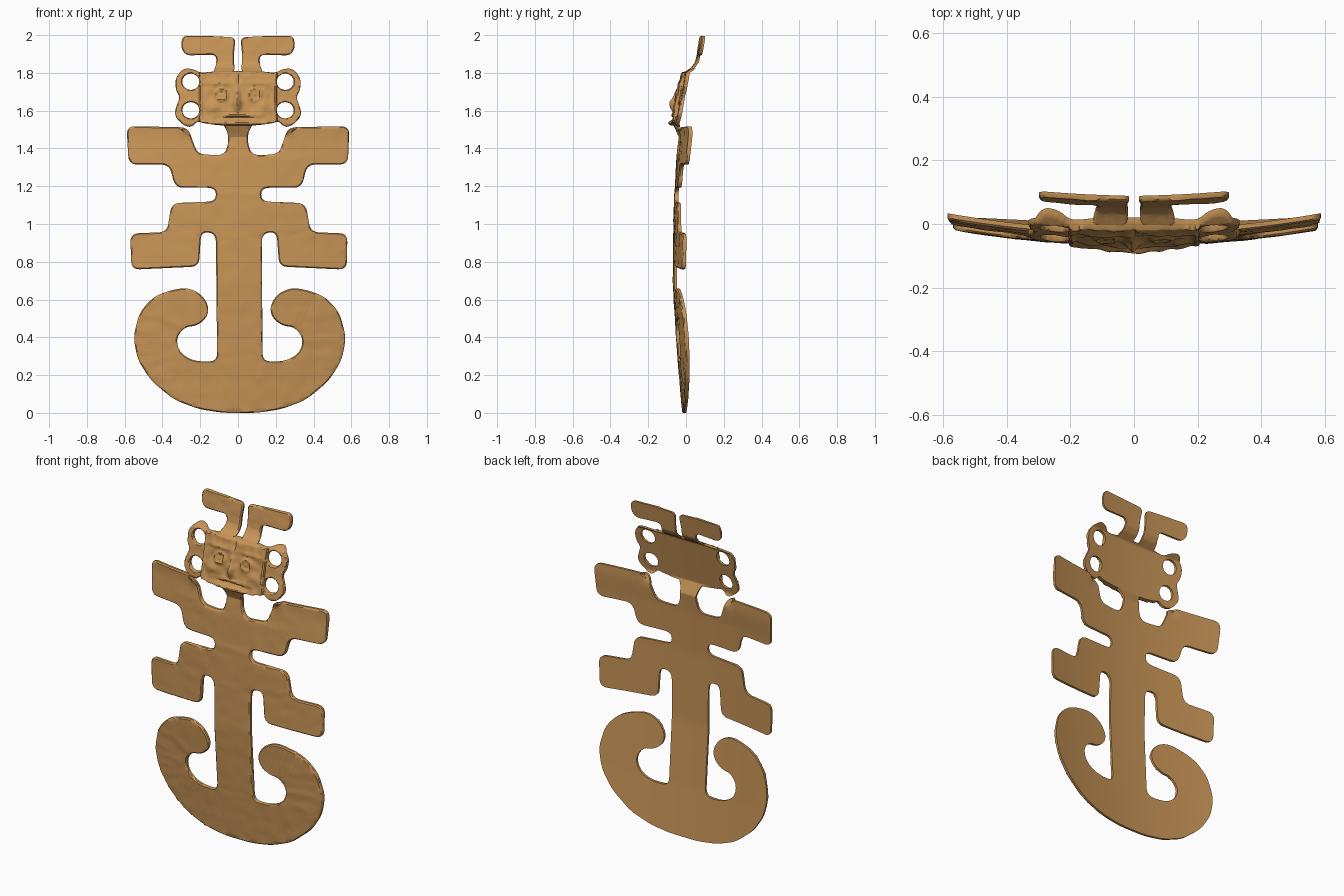
import bpy
import bmesh
from math import exp, pi, sin, cos, hypot, radians
from mathutils import Vector, noise

old = bpy.data.objects.get("Cube")
if old:
    bpy.data.objects.remove(old)

gold = bpy.data.materials.new("aged_gold")
gold.use_nodes = True
tone = (0.58, 0.30, 0.095, 1)
gold.diffuse_color = tone
gold.node_tree.nodes["Principled BSDF"].inputs["Base Color"].default_value = tone

# Side profile of the bent sheet: (height, depth of the front surface)
SHEET = [(0, -.02), (.3, -.046), (.68, -.07), (1.1, -.065), (1.35, -.05),
         (1.46, -.038), (1.53, -.068), (1.8, -.015), (1.83, .03),
         (1.86, .05), (2, .073)]


def sheet_depth(x, z):
    depth = SHEET[-1][1]
    for (za, ya), (zb, yb) in zip(SHEET, SHEET[1:]):
        if z <= zb:
            depth = ya + (yb - ya) * max(0, z - za) / (zb - za)
            break
    if 1.46 < z < 1.53 and abs(x) > .3:   # arm ends do not curl to the chin
        depth = -.038
    return depth + .15 * x * x


def fillet(points, radius):
    """Round every corner of a closed outline with a small quadratic arc."""
    result = []
    for i, p in enumerate(points):
        b = Vector(p)
        a, c = Vector(points[i - 1]), Vector(points[(i + 1) % len(points)])
        reach_a = min(radius, .48 * (a - b).length)
        reach_c = min(radius, .48 * (c - b).length)
        start = b + (a - b).normalized() * reach_a
        end = b + (c - b).normalized() * reach_c
        for k in range(6):
            t = k / 5
            result.append(start * (1 - t) ** 2 + b * 2 * t * (1 - t) + end * t * t)
    return result


def flip(points):
    return [(-x, z) for x, z in reversed(points)]


def ellipse(cx, cz, rx, rz, count=24):
    return [Vector((cx + rx * cos(2 * pi * k / count), cz + rz * sin(2 * pi * k / count)))
            for k in range(count)]


def hammered(x, z):
    return .003 * noise.noise(Vector((x * 14, 0, z * 22)))


def bump(x, z, cx, cz, wx, wz):
    return exp(-((x - cx) / wx) ** 2 - ((z - cz) / wz) ** 2)


def face_relief(x, z):
    """Raised face panel with nose, eyes, brows, mouth and chin."""
    if abs(x) > .205:
        return hammered(x, z)
    h = .009 + .006 * noise.noise(Vector((x * 25, 2, z * 25)))
    h += .03 * bump(x, z, -.005, 1.635, .022, .035)      # nose tip
    h += .012 * bump(x, z, -.005, 1.69, .014, .05)       # nose bridge
    h -= .008 * bump(x, z, 0, 1.77, .006, .05)           # forehead crease
    h += .012 * bump(x, z, 0, 1.575, .08, .009)          # upper lip
    h -= .010 * bump(x, z, 0, 1.56, .08, .007)           # mouth line
    h += .016 * bump(x, z, 0, 1.535, .13, .012)          # chin
    for side in (-1, 1):
        ring = hypot(x - side * .088, z - 1.685)
        h += .010 * exp(-((ring - .03) / .009) ** 2)     # eyelid ring
        h += .008 * exp(-(ring / .012) ** 2)             # pupil
        h += .009 * bump(x, z, side * .1, 1.745, .07, .012)   # brow
        h += .010 * bump(x, z, side * .13, 1.62, .04, .03)    # cheek
        h += .008 * bump(x, z, side * .195, 1.66, .008, .12)  # panel border
    return h


def build_sheet(name, outlines, step, relief, thickness=.02, lean=0):
    bm = bmesh.new()
    for line in outlines:
        verts = [bm.verts.new((p[0], 0, p[1])) for p in line]
        for i, v in enumerate(verts):
            bm.edges.new((verts[i - 1], v))
    bmesh.ops.triangle_fill(bm, edges=bm.edges[:], use_beauty=True,
                            normal=(0, -1, 0))
    for f in bm.faces:
        f.normal_update()
        if f.normal.y > 0:
            f.normal_flip()
    # narrow rim for the softened front edge
    bmesh.ops.inset_region(bm, faces=bm.faces[:], thickness=.006,
                           use_boundary=True, use_even_offset=True)
    # regular cuts so that the sheet can bend
    for axis in (0, 2):
        low = min(v.co[axis] for v in bm.verts)
        high = max(v.co[axis] for v in bm.verts)
        for k in range(1, int((high - low) / step) + 1):
            point, normal = Vector(), Vector()
            point[axis], normal[axis] = low + k * step, 1
            bmesh.ops.bisect_plane(bm, geom=bm.verts[:] + bm.edges[:] + bm.faces[:],
                                   dist=.0002, plane_co=point, plane_no=normal)
    rim = {v for v in bm.verts if v.is_boundary}
    front = bm.verts[:]
    made = bmesh.ops.extrude_face_region(bm, geom=bm.faces[:], use_keep_orig=True)
    back = [g for g in made["geom"] if isinstance(g, bmesh.types.BMVert)]
    for v in back:
        v.co.y = sheet_depth(v.co.x, v.co.z) + thickness
    for v in front:
        v.co.y = sheet_depth(v.co.x, v.co.z)
        v.co.y += .006 if v in rim else -relief(v.co.x, v.co.z)
    for v in bm.verts:
        v.co.x += lean * max(0, 1 - v.co.z / 1.5)
    bmesh.ops.recalc_face_normals(bm, faces=bm.faces[:])
    mesh = bpy.data.meshes.new(name)
    bm.to_mesh(mesh)
    bm.free()
    mesh.materials.append(gold)
    obj = bpy.data.objects.new(name, mesh)
    bpy.context.collection.objects.link(obj)
    bpy.ops.object.select_all(action='DESELECT')
    obj.select_set(True)
    bpy.context.view_layer.objects.active = obj
    bpy.ops.object.shade_smooth_by_angle(angle=radians(40))


# Body: curled tail, spine, stepped legs and arms, neck (one side, mirrored)
tail = [(.09, 0), (.22, .02), (.35, .07), (.47, .17), (.54, .28), (.563, .4),
        (.53, .53), (.46, .61), (.38, .645), (.28, .665), (.2, .63),
        (.16, .56), (.175, .5), (.23, .46), (.29, .455), (.335, .4),
        (.325, .33), (.27, .285), (.2, .27), (.12, .275)]
leg = [(.122, .95), (.2, .96), (.212, .775), (.57, .758), (.575, .95),
       (.38, .957), (.355, 1.11), (.12, 1.12)]
arm = [(.12, 1.192), (.335, 1.192), (.365, 1.315), (.58, 1.315), (.59, 1.518),
       (.265, 1.512), (.24, 1.44), (.215, 1.37), (.075, 1.362)]
neck = [(.05, 1.43), (.055, 1.49), (.085, 1.535)]
half = tail + leg + arm + neck
build_sheet("body", [fillet(half + flip(half), .045)], .03, hammered, lean=.012)

# Head: face panel with two looped ears on each side
head = [(.1, 1.522), (.19, 1.535), (.215, 1.545), (.25, 1.508), (.3, 1.53),
        (.34, 1.58), (.32, 1.64), (.308, 1.672), (.33, 1.71), (.333, 1.77),
        (.29, 1.825), (.235, 1.82), (.2, 1.8), (.1, 1.81)]
holes = [ellipse(s * .25, z, .045, .043) for s in (-1, 1) for z in (1.753, 1.602)]
build_sheet("head", [fillet(head + flip(head), .03)] + holes, .008, face_relief)

# Headdress: two bent plumes
plume = [(.135, 1.798), (.115, 1.84), (.115, 1.897), (.275, 1.892), (.302, 1.93),
         (.295, 1.997), (.15, 1.995), (.012, 1.988), (.022, 1.9), (.018, 1.798)]
for side, points in (("left", plume), ("right", flip(plume))):
    build_sheet(side + "_plume", [fillet(points, .03)], .015, hammered, .018)
